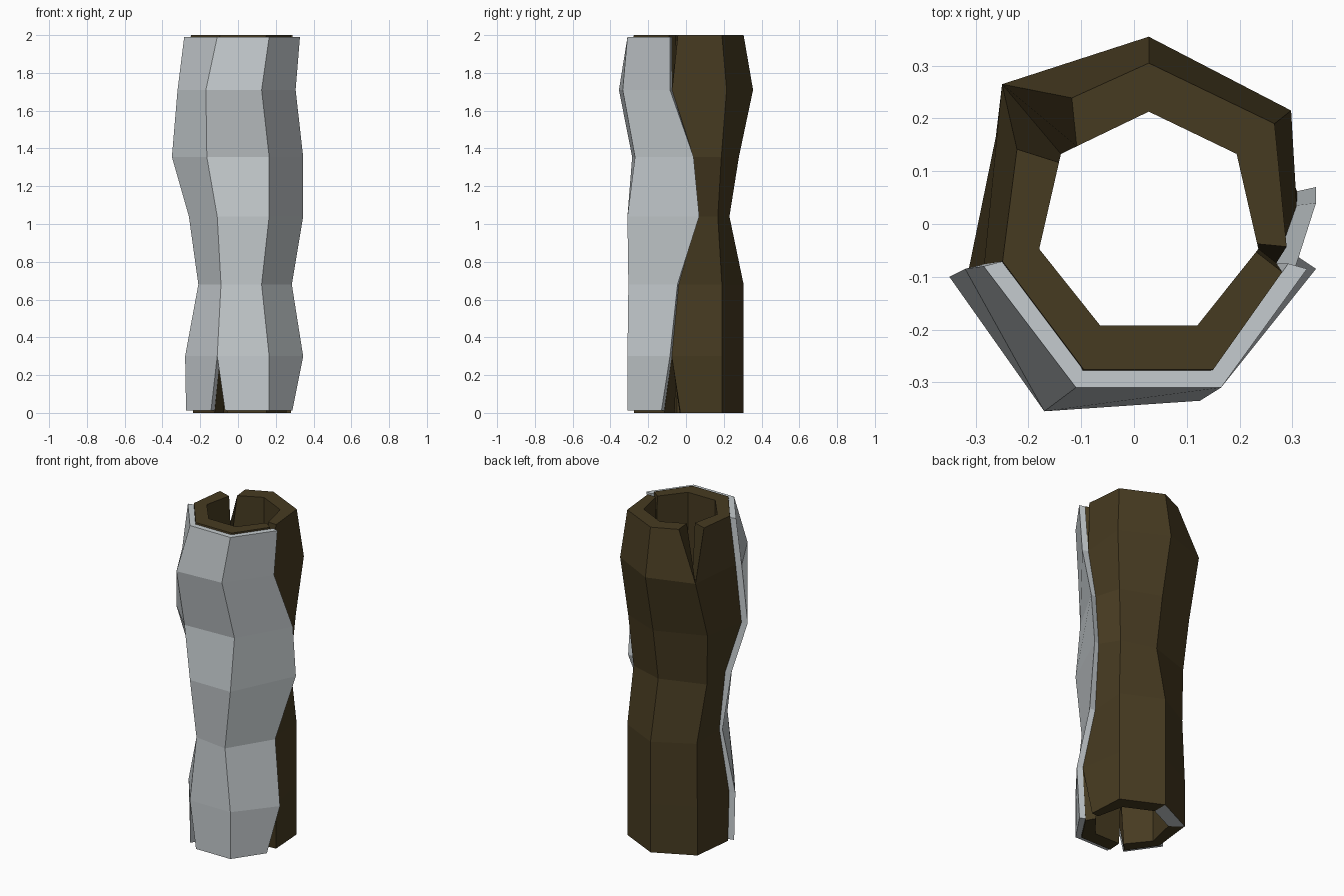
import bpy, bmesh, math
from mathutils import Vector

if "Cube" in bpy.data.objects:
    bpy.data.objects.remove(bpy.data.objects["Cube"])

CX = 0.028                      # axis of the hollow core
LEVELS = [0, .3, .68, 1.04, 1.355, 1.71, 2]
ANGLES = [90 + 360 / 7 * k for k in (-2, -1, 0, 1, 2, 3, 4)]  # R BR B BL L FL FR


def material(name, rgb):
    m = bpy.data.materials.new(name)
    m.diffuse_color = (*rgb, 1)
    m.use_nodes = True
    m.node_tree.nodes["Principled BSDF"].inputs["Base Color"].default_value = m.diffuse_color
    return m


wood_mat = material("dark brown wood", (0.062, 0.043, 0.015))
bark_mat = material("pale grey bark", (0.56, 0.60, 0.62))


def column(points, zs=LEVELS):
    return [Vector((x, y, z)) for (x, y), z in zip(points, zs)]


def polar(angle, radii):
    a = math.radians(angle)
    return column([(CX + r * math.cos(a), r * math.sin(a)) for r in radii])


def inward(col, d):
    """Move a column of points towards the axis."""
    out = []
    for p in col:
        v = Vector((p.x - CX, p.y, 0))
        r = max(v.length - d, 0.225)
        v = v.normalized() * r
        out.append(Vector((CX + v.x, v.y, p.z)))
    return out


# Outer bark columns, bottom to top
bark_right = column([(.318, -.085), (.345, -.085), (.285, -.045), (.345, .07),
                     (.345, .04), (.305, -.085), (.328, -.085)])
bark_front_right = column([(.165, -.31), (.165, -.31), (.125, -.305), (.165, -.31),
                           (.165, -.27), (.125, -.335), (.165, -.31)])
bark_front_left = column([(-.11, -.31), (-.11, -.31), (-.09, -.275), (-.11, -.31),
                          (-.165, -.285), (-.17, -.355), (-.11, -.31)])
bark_left = column([(-.275, -.075), (-.28, -.08), (-.21, -.055), (-.26, -.07),
                    (-.35, -.10), (-.32, -.085), (-.285, -.08)])
bark_cols = [bark_left, bark_front_left, bark_front_right, bark_right]
under = [inward(c, 0.037) for c in bark_cols]

# Wood columns, counter-clockwise from the right
back_right = polar(ANGLES[1], [.305, .305, .305, .27, .3, .345, .305])
back = polar(ANGLES[2], [.305, .305, .305, .23, .28, .355, .305])
back_left = column([(-.21, .19), (-.21, .19), (-.2, .18), (-.24, .14),
                    (-.262, .165), (-.25, .265), (-.215, .195)])
wood_cols = [under[3], back_right, back, back_left, under[0], under[1], under[2]]
core_cols = [polar(a, [.213] * 7) for a in ANGLES]


def shell(name, outer, inner, closed, splits, mats, inner_k, grey_base=None):
    """Panels between columns; splits[(col, level)] = (shift before, shift after)."""
    bm = bmesh.new()
    n = len(outer)
    top = len(LEVELS) - 1

    def quad(pts, mat=0):
        f = bm.faces.new([bm.verts.new(p) for p in pts])
        f.material_index = mat

    for i in range(n if closed else n - 1):
        j = (i + 1) % n

        def side(cols, k):
            a, b = list(cols[i]), list(cols[j])
            for e in (0, top):
                s = splits.get((i, e), (0, 0))[1] * k
                t = splits.get((j, e), (0, 0))[0] * k
                a[e], b[e] = (cols[i][e].lerp(cols[j][e], s),
                              cols[j][e].lerp(cols[i][e], t))
            return a, b

        oa, ob = side(outer, 1)
        ia, ib = side(inner, inner_k)
        for l in range(top):
            quad([oa[l], ob[l], ob[l + 1], oa[l + 1]])
            quad([ib[l], ia[l], ia[l + 1], ib[l + 1]])
            # walls at free ends and along the splits
            e = 0 if l == 0 else top if l == top - 1 else -1
            if (not closed and i == 0) or (i, e) in splits:
                quad([ia[l], oa[l], oa[l + 1], ia[l + 1]])
            if (not closed and j == n - 1) or (j, e) in splits:
                quad([ob[l], ib[l], ib[l + 1], ob[l + 1]])
        quad([oa[top], ob[top], ib[top], ia[top]])
        quad([ia[0], ib[0], ob[0], oa[0]], 1 if i == grey_base else 0)

    bmesh.ops.remove_doubles(bm, verts=bm.verts, dist=1e-4)
    me = bpy.data.meshes.new(name)
    bm.to_mesh(me)
    bm.free()
    for m in mats:
        me.materials.append(m)
    ob = bpy.data.objects.new(name, me)
    bpy.context.collection.objects.link(ob)
    return ob


# Hollow trunk with cracks at the back-left top, right, and front-left base
shell("hollow_trunk", wood_cols, core_cols, True,
      {(3, 6): (.4, .2), (0, 6): (.08, .12), (5, 0): (.2, .15), (0, 0): (.2, .17)},
      [wood_mat, bark_mat], 0.45, grey_base=2)

# Bark sheet on the front, slightly shorter than the trunk
for c in bark_cols + under:
    c[0] = Vector((c[0].x, c[0].y, .012))
    c[-1] = Vector((c[-1].x, c[-1].y, 1.99))
shell("bark_sheet", bark_cols, under, False,
      {(1, 0): (.2, .15), (3, 0): (.2, 0)}, [bark_mat], 1.0)
